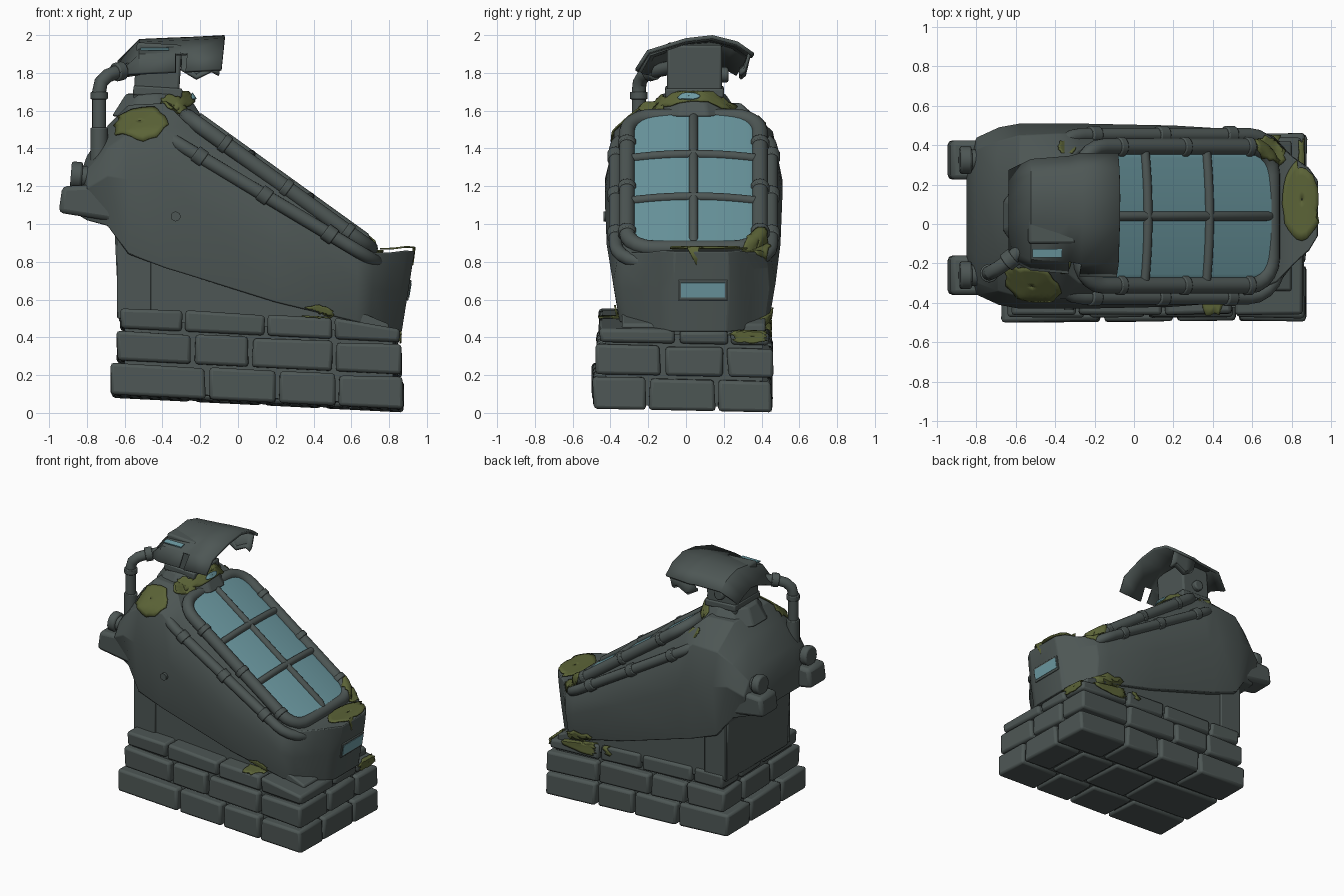
import bpy, bmesh, math, random
from mathutils import Vector, Matrix
from mathutils.bvhtree import BVHTree

if "Cube" in bpy.data.objects:
    bpy.data.objects.remove(bpy.data.objects["Cube"])

random.seed(4)
CY = 0.04


def material(name, rgb):
    m = bpy.data.materials.new(name)
    m.diffuse_color = (*rgb, 1)
    m.use_nodes = True
    m.node_tree.nodes["Principled BSDF"].inputs["Base Color"].default_value = m.diffuse_color
    return m


GREY = material("weathered_grey", (0.075, 0.094, 0.09))
BLUE = material("pale_blue_glass", (0.152, 0.325, 0.365))
MOSS = material("moss_green", (0.105, 0.125, 0.038))


def add(name, bm, mat=GREY, bevel=0, thick=0):
    bmesh.ops.recalc_face_normals(bm, faces=bm.faces)
    me = bpy.data.meshes.new(name)
    bm.to_mesh(me)
    bm.free()
    me.materials.append(mat)
    ob = bpy.data.objects.new(name, me)
    bpy.context.collection.objects.link(ob)
    if thick:
        s = ob.modifiers.new("thickness", 'SOLIDIFY')
        s.thickness, s.offset = thick, 0
    if bevel:
        b = ob.modifiers.new("bevel", 'BEVEL')
        b.width, b.segments = bevel, 2
    return ob


def loft(rings, cap=True, closed=True):
    bm = bmesh.new()
    vs = [[bm.verts.new(p) for p in r] for r in rings]
    n = len(vs[0])
    for a, b in zip(vs, vs[1:]):
        for i in range(n if closed else n - 1):
            j = (i + 1) % n
            bm.faces.new((a[i], a[j], b[j], b[i]))
    if cap:
        bm.faces.new(vs[0])
        bm.faces.new(vs[-1])
    return bm


def prism(profile, y0, y1):
    return loft([[(x, y, z) for x, z in profile] for y in (y0, y1)])


def box(center, size, rot=0, axis='Y'):
    bm = bmesh.new()
    bmesh.ops.create_cube(bm, size=1, matrix=Matrix.Translation(center)
                          @ Matrix.Rotation(rot, 4, axis) @ Matrix.Diagonal((*size, 1)))
    return bm


def rod(name, a, b, r, r2=None, seg=14, bevel=0):
    a, b = Vector(a), Vector(b)
    bm = bmesh.new()
    q = (b - a).to_track_quat('Z', 'Y').to_matrix().to_4x4()
    bmesh.ops.create_cone(bm, cap_ends=True, segments=seg, radius1=r, radius2=r2 or r,
                          depth=(b - a).length, matrix=Matrix.Translation((a + b) / 2) @ q)
    return add(name, bm, bevel=bevel)


def tube(name, pts, r, cyclic=False):
    cu = bpy.data.curves.new(name, 'CURVE')
    cu.dimensions = '3D'
    cu.bevel_depth, cu.bevel_resolution, cu.use_fill_caps = r, 6, True
    sp = cu.splines.new('POLY')
    sp.points.add(len(pts) - 1)
    for p, c in zip(sp.points, pts):
        p.co = (*c, 1)
    sp.use_cyclic_u = cyclic
    ob = bpy.data.objects.new(name, cu)
    bpy.context.collection.objects.link(ob)
    bpy.ops.object.select_all(action='DESELECT')
    ob.select_set(True)
    bpy.context.view_layer.objects.active = ob
    bpy.ops.object.convert(target='MESH')
    ob = bpy.context.object
    ob.data.materials.clear()
    ob.data.materials.append(GREY)
    return ob


# Stone base: three uneven, slightly tilted courses
def tilt(bm):
    for v in bm.verts:
        v.co.z += 0.012 - 0.05 * v.co.x - 0.02 * v.co.y


solid = []
courses = [(-0.68, 0.885, -0.505, 0.465, 0.043, 0.215, (0.33, 0.57, 0.77)),
           (-0.65, 0.875, -0.485, 0.47, 0.226, 0.388, (0.27, 0.47, 0.76)),
           (-0.63, 0.865, -0.47, 0.45, 0.396, 0.512, (0.23, 0.52, 0.76))]
for k, (x0, x1, y0, y1, z0, z1, cuts) in enumerate(courses):
    bm = bmesh.new()
    ys = [y0, y0 + 0.3 + 0.06 * k, y1 - 0.3 + 0.04 * k, y1]
    for r in range(3):
        off = (0, 0.06, -0.05)[r]
        xs = [x0] + [x0 + (x1 - x0) * (c + off) for c in cuts] + [x1]
        for i, (a, b) in enumerate(zip(xs, xs[1:])):
            if k and r == 1 and i in (1, 2):
                continue
            res = bmesh.ops.create_cube(bm, size=1)
            for v in res['verts']:
                sx, sy, sz = (2 * c for c in v.co)
                j = [random.uniform(0, 0.024) for _ in range(3)]
                top = z1 - j[2] * 0.5 - (0.04 if k == 2 and i == 3 and sx > 0 else 0)
                v.co = ((a + b) / 2 + sx * ((b - a) / 2 - 0.004 - j[0] * 0.5),
                        (ys[r] + ys[r + 1]) / 2 + sy * ((ys[r + 1] - ys[r]) / 2 - 0.004 - j[1] * 0.6),
                        top if sz > 0 else z0)
    tilt(bm)
    solid.append(add(f"brick_course_{k + 1}", bm, bevel=0.018))
bm = box((0.11, -0.01, 0.255), (1.42, 0.83, 0.38))
tilt(bm)
add("mortar_core", bm)

# Pedestal between base and hull
add("pedestal", prism([(-0.63, 0.48), (0.8, 0.4), (0.8, 0.47), (0.2, 0.72), (-0.3, 1.0), (-0.66, 1.1)],
                      -0.34, 0.42), bevel=0.012)
for y in (-0.345, 0.425):
    add("pedestal_corner_panel", box((-0.55, y, 0.75), (0.18, 0.02, 0.5)), bevel=0.006)

# Hull: x, bottom z, top z, half widths at bottom, middle, shoulder and deck
stations = [(-0.85, 1.05, 1.22, .20, .24, .22, .15), (-0.80, 1.02, 1.36, .34, .40, .34, .20),
            (-0.69, 0.99, 1.52, .38, .45, .38, .20), (-0.58, 0.84, 1.63, .42, .47, .41, .21),
            (-0.38, 0.765, 1.64, .42, .47, .42, .25), (-0.28, 0.735, 1.54, .42, .47, .42, .34),
            (0.20, 0.585, 1.20, .41, .46, .42, .37), (0.63, 0.482, 0.892, .395, .43, .41, .37),
            (0.71, 0.465, 0.85, .365, .39, .38, .35), (0.79, 0.445, 0.85, .27, .28, .28, .27),
            (0.86, 0.435, 0.86, .21, .215, .215, .21), (0.902, 0.43, 0.855, .14, .145, .145, .14)]
rings = []
for x, zb, zt, wb, wm, ws, wt in stations:
    t = min(max((x - 0.6) / 0.3, 0), 1)
    h = zt - zb
    half = [(wb, zb), (wm, zb + h * 0.5), (ws, zt - min(0.15, h * 0.22)), (wt, zt)]
    ring = [(-w, z) for w, z in half[::-1]] + half
    rings.append([(x + 0.16 * t * (z - 0.65), CY + 0.04 * t + w, z) for w, z in ring])
hull = add("hull", loft(rings), bevel=0.01)
solid.append(hull)
rod("side_rivet", (-0.33, -0.437, 1.04), (-0.33, -0.36, 1.04), 0.026)

# Nose slot
lean = math.atan(0.16)
add("nose_slot_frame", box((0.90, 0.09, 0.65), (0.02, 0.26, 0.11), lean), bevel=0.004)
add("nose_slot_glass", box((0.909, 0.09, 0.65), (0.009, 0.235, 0.08), lean), BLUE)

# Sloping window: local axes s (down slope), w (across), n (outwards)
S, N = Vector((1, 0, -0.72)).normalized(), Vector((0.72, 0, 1)).normalized()
HL, HW, R = 0.596, 0.352, 0.14


def win(s, w, n=0.0):
    return Vector((0.208, CY, 1.21)) + S * s + Vector((0, w, 0)) + N * n


def bulge(w):
    return 0.012 + 0.03 * (1 - (w / HW) ** 2)


def round_rect(l, w, r, depth):
    out = []
    for q, (sx, sy) in enumerate(((1, 1), (-1, 1), (-1, -1), (1, -1))):
        for i in range(6):
            a = math.pi / 2 * (q + i / 5)
            s = sx * (l - r) + r * math.cos(a)
            out.append(win(s, sy * (w - r) + r * math.sin(a), depth(s)))
    return out


def rail_depth(s):
    return -0.085 + 0.085 * s


rails = [tube("window_frame", round_rect(HL, HW, R, lambda s: 0.012), 0.042, True),
         tube("outer_rail", round_rect(HL + 0.075, HW + 0.06, 0.18, rail_depth), 0.036, True)]
rows = []
for i in range(33):
    s = -HL * math.cos(math.pi * i / 32)
    over = max(0, abs(s) - (HL - R))
    hw = HW - R + math.sqrt(max(0, R * R - over * over))
    rows.append([win(s, hw * u / 6, bulge(hw * u / 6)) for u in range(-6, 7)])
add("window_glass", loft(rows, cap=False, closed=False), BLUE, thick=0.009)
tube("window_bar_long", [win(-HL, 0, 0.012), win(-HL + 0.06, 0, 0.047), win(HL - 0.06, 0, 0.047),
                         win(HL, 0, 0.012)], 0.024)
for s in (-0.205, 0.18):
    tube("window_bar_cross", [win(s, HW * u / 5, bulge(HW * u / 5) + 0.006) for u in range(-5, 6)], 0.024)

# Pipe couplings along both rails
for side in (-1, 1):
    for s in (-0.42, -0.02, 0.38):
        w = side * (HW + 0.06)
        rod("rail_coupling", win(s - 0.03, w, rail_depth(s)), win(s + 0.03, w, rail_depth(s)), 0.046, bevel=0.006)
        rod("frame_coupling", win(s + 0.05, side * HW, 0.012), win(s + 0.09, side * HW, 0.012), 0.05, bevel=0.006)

# Collar and chimney
solid.append(rod("collar", (-0.43, CY, 1.57), (-0.43, CY, 1.69), 0.25, 0.17, 10, 0.012))
add("chimney", box((-0.425, 0.045, 1.80), (0.24, 0.29, 0.31), 0.06), bevel=0.014)
add("chimney_foot", box((-0.425, 0.045, 1.70), (0.26, 0.31, 0.05), 0.06), bevel=0.01)
rod("chimney_knob", (-0.43, 0.17, 1.79), (-0.43, 0.225, 1.79), 0.04, bevel=0.01)

# Bent sheet hood with a torn front edge and a hanging scrap at the back
arc = [(-0.26, 1.805), (-0.20, 1.90), (0.0, 1.962), (0.14, 1.978), (0.27, 1.945), (0.355, 1.885)]
rings = []
for x, dz, k in ((-0.63, -0.12, 0.72), (-0.52, -0.008, 0.9), (-0.33, 0, 0.95), (-0.26, 0.002, 1), (-0.07, 0.012, 1)):
    rings.append([(x - 0.1 * (1.978 - z) * (x > -0.3), 0.05 + (y - 0.05) * k, max(z + dz, 1.79)) for y, z in arc])
bm = loft(rings, cap=False, closed=False)
torn = [f for f in bm.faces if f.calc_center_median().y < -0.17 and -0.33 < f.calc_center_median().x < -0.26]
bmesh.ops.delete(bm, geom=torn, context='FACES')
add("hood", bm, thick=0.02)
scrap = [[(x, 0.335, 1.90), (x, 0.31, 1.84 - d), (x, 0.285, 1.82 - d)]
         for x, d in ((-0.30, 0.0), (-0.22, 0.05), (-0.14, 0.01), (-0.1, 0.03))]
add("hood_scrap", loft(scrap, cap=False, closed=False), thick=0.018)
add("hood_paint", box((-0.44, -0.148, 1.926), (0.15, 0.042, 0.009), 0.18, 'X'), BLUE)

# Exhaust pipe
P = (-0.735, -0.25)
tube("exhaust_pipe", [(*P, 1.3), (*P, 1.70), (-0.725, -0.245, 1.75), (-0.69, -0.225, 1.785),
                      (-0.64, -0.19, 1.805), (-0.5, -0.07, 1.83)], 0.037)
rod("pipe_sleeve", (*P, 1.3), (*P, 1.51), 0.047, bevel=0.006)
rod("pipe_ring", (*P, 1.66), (*P, 1.70), 0.047, bevel=0.006)
rod("pipe_ring", (-0.65, -0.197, 1.803), (-0.61, -0.165, 1.812), 0.05, bevel=0.006)

# Rear lugs with stubs
for y in (-0.26, 0.325):
    add("rear_lug", prism([(-0.95, 1.06), (-0.93, 1.20), (-0.72, 1.21), (-0.62, 1.0), (-0.7, 1.02)],
                          y - 0.1, y + 0.1), bevel=0.025)
    rod("rear_stub", (-0.84, y, 1.255), (-0.66, y, 1.24), 0.055, bevel=0.008)
    rod("rear_stub_cap", (-0.885, y, 1.26), (-0.825, y, 1.255), 0.072, bevel=0.012)


# Patches laid onto surfaces by projection
def patch(name, targets, center, direction, u, ru, rv, mat=MOSS, lift=0.01, rag=0.25):
    d, u = Vector(direction).normalized(), Vector(u)
    v = d.cross(u).normalized()
    trees = [BVHTree.FromPolygons([x.co for x in t.data.vertices], [p.vertices for p in t.data.polygons])
             for t in targets]
    bm, n, rings = bmesh.new(), 26, []
    jag = [1 - random.uniform(0, rag) for _ in range(n)]
    for k in (0.02, 0.2, 0.4, 0.6, 0.8, 1):
        ring = []
        for i in range(n):
            a = math.tau * i / n
            o = Vector(center) + (u * ru * math.cos(a) + v * rv * math.sin(a)) * k * jag[i] - d * 0.4
            hits = [h for h in (t.ray_cast(o, d, 0.65) for t in trees) if h[0]]
            h = min(hits, key=lambda q: q[3]) if hits else None
            ring.append(bm.verts.new(h[0] - d * lift) if h else None)
        rings.append(ring)
    for a, b in zip(rings, rings[1:]):
        for i in range(n):
            f = (a[i], a[(i + 1) % n], b[(i + 1) % n], b[i])
            if all(f) and max((p.co - q.co).length for p in f for q in f) < 0.12:
                bm.faces.new(f)
    add(name, bm, mat, thick=0.009)


patch("moss_dome", solid, (-0.52, -0.3, 1.535), (0, 1, -0.7), (1, 0, 0), 0.16, 0.14)
patch("moss_collar", solid, (-0.30, 0.05, 1.645), (-0.9, 0, -1), (0, 1, 0), 0.25, 0.06, lift=0.012)
patch("collar_slot", solid, (-0.27, 0.015, 1.635), (-0.9, 0, -1), (0, 1, 0), 0.06, 0.02, BLUE, 0.024, 0.05)
patch("moss_collar_front", solid, (-0.34, -0.16, 1.63), (-0.2, 1, -0.6), (1, 0, 0), 0.08, 0.07)
patch("moss_nose", solid, (0.85, 0.125, 0.862), (-0.22, 0, -1), (0, 1, 0), 0.215, 0.105, lift=0.02, rag=0.1)
patch("moss_corner", solid + rails, (0.69, 0.37, 0.87), (-0.2, -0.4, -1), (1, 0, 0), 0.10, 0.08, lift=0.008)
patch("moss_shoulder", solid, (-0.34, 0.4, 1.56), (0, -0.5, -1), (1, 0, 0), 0.05, 0.05)
patch("moss_hull_edge", solid, (0.42, -0.4, 0.535), (0, 1, -0.2), (1, 0, 0), 0.10, 0.045)
patch("moss_base_end", solid, (0.86, 0.35, 0.405), (-1, 0, -0.3), (0, 1, 0), 0.14, 0.04)
patch("moss_base_back", solid, (0.55, 0.44, 0.47), (0, -1, -0.5), (1, 0, 0), 0.25, 0.075)

# Smooth shading with sharp edges kept
bpy.ops.object.select_all(action='SELECT')
bpy.context.view_layer.objects.active = hull
bpy.ops.object.shade_smooth_by_angle(angle=math.radians(30))
